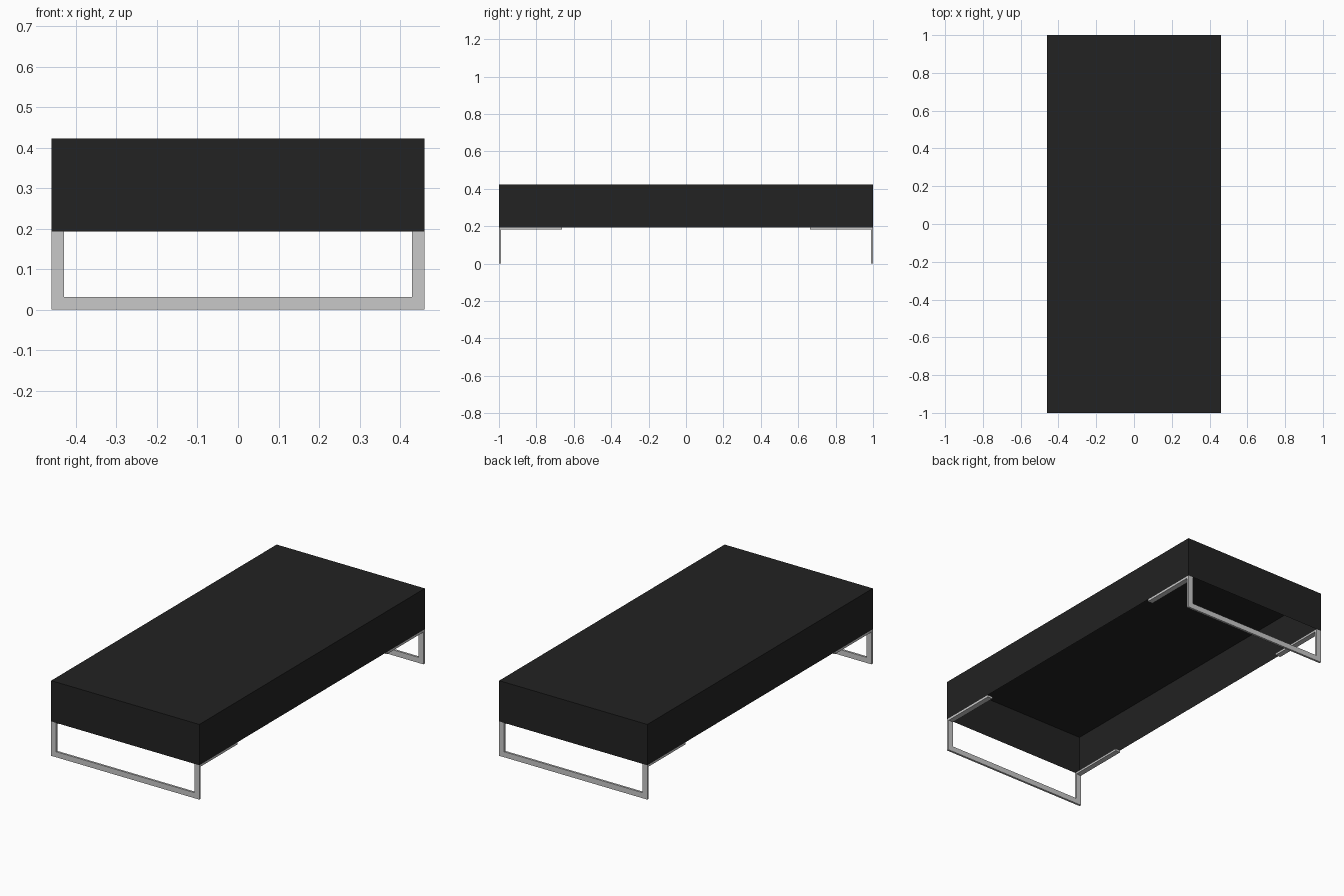
import bpy
import bmesh

HALF_X, HALF_Y = 0.46, 1.0
BASE, TOP = 0.193, 0.422
BAR, THICK = 0.031, 0.012   # flat steel bar: width and thickness
RAIL_END = 0.663

cube = bpy.data.objects.get("Cube")
if cube:
    bpy.data.objects.remove(cube, do_unlink=True)


def make_material(name, value):
    mat = bpy.data.materials.new(name)
    mat.use_nodes = True
    colour = (value, value, value, 1)
    mat.diffuse_color = colour
    mat.node_tree.nodes["Principled BSDF"].inputs["Base Color"].default_value = colour
    return mat


def make_object(name, bm, mat):
    bmesh.ops.recalc_face_normals(bm, faces=bm.faces)
    mesh = bpy.data.meshes.new(name)
    bm.to_mesh(mesh)
    bm.free()
    mesh.materials.append(mat)
    obj = bpy.data.objects.new(name, mesh)
    bpy.context.collection.objects.link(obj)
    return obj


def box(low, high):
    bm = bmesh.new()
    bmesh.ops.create_cube(bm, size=1)
    for v in bm.verts:
        v.co = [h if c > 0 else l for c, l, h in zip(v.co, low, high)]
    return bm


black = make_material("black_upholstery", 0.016)
steel = make_material("brushed_steel", 0.58)

# Seat: a shell open on its underside
bm = box((-HALF_X, -HALF_Y, BASE), (HALF_X, HALF_Y, TOP))
bm.normal_update()
bottom = [f for f in bm.faces if f.normal.z < -0.5]
bmesh.ops.delete(bm, geom=bottom, context='FACES_ONLY')
make_object("seat", bm, black)

for end, sy in (("front", -1), ("back", 1)):
    # U-shaped leg frame, cut from flat bar
    inner = HALF_X - BAR
    outline = [(-HALF_X, 0), (HALF_X, 0), (HALF_X, BASE), (inner, BASE),
               (inner, BAR), (-inner, BAR), (-inner, BASE), (-HALF_X, BASE)]
    bm = bmesh.new()
    face = bm.faces.new([bm.verts.new((x, sy * HALF_Y, z)) for x, z in outline])
    extruded = bmesh.ops.extrude_face_region(bm, geom=[face])["geom"]
    verts = [g for g in extruded if isinstance(g, bmesh.types.BMVert)]
    bmesh.ops.translate(bm, verts=verts, vec=(0, -sy * THICK, 0))
    make_object(end + "_leg_frame", bm, steel)

    # Mounting rails running inward under the seat edges
    y0, y1 = sorted((sy * (HALF_Y - THICK), sy * RAIL_END))
    for side, sx in (("right", -1), ("left", 1)):
        x0, x1 = sorted((sx * inner, sx * HALF_X))
        bm = box((x0, y0, BASE - THICK), (x1, y1, BASE))
        make_object(f"{end}_{side}_mounting_rail", bm, steel)
